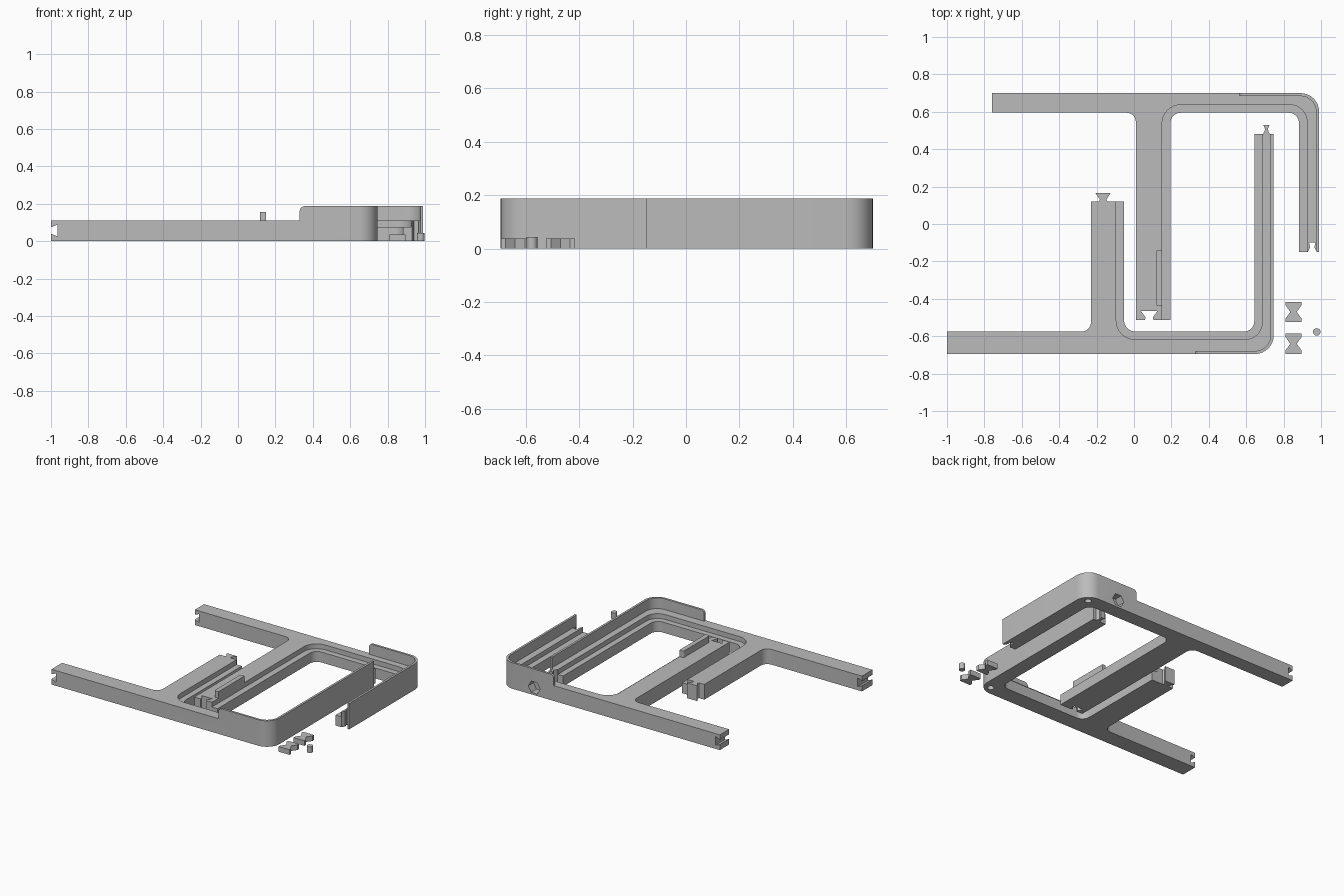
import bpy, bmesh, math
from mathutils import Vector

cube = bpy.data.objects.get("Cube")
if cube:
    bpy.data.objects.remove(cube, do_unlink=True)

grey = bpy.data.materials.new("plain_grey")
grey.use_nodes = True
grey.diffuse_color = (0.5, 0.5, 0.5, 1)
grey.node_tree.nodes["Principled BSDF"].inputs["Base Color"].default_value = (0.5, 0.5, 0.5, 1)


def rounded(points, steps=8):
    """Turn (x, y, optional radius) corners into a filleted outline."""
    out = []
    for i, p in enumerate(points):
        c = Vector(p[:2])
        if len(p) == 2:
            out.append(c)
            continue
        a = (Vector(points[i - 1][:2]) - c).normalized()
        b = (Vector(points[(i + 1) % len(points)][:2]) - c).normalized()
        r, half = p[2], a.angle(b) / 2
        centre = c + (a + b).normalized() * r / math.sin(half)
        start = c + a * r / math.tan(half) - centre
        end = c + b * r / math.tan(half) - centre
        sweep = math.atan2(start.x * end.y - start.y * end.x, start.dot(end))
        for k in range(steps + 1):
            t = sweep * k / steps
            out.append(centre + Vector((start.x * math.cos(t) - start.y * math.sin(t),
                                        start.x * math.sin(t) + start.y * math.cos(t))))
    return out


def prism(name, points, lo, hi, upright=False):
    """Extrude an outline along z, or along y when upright."""
    bm = bmesh.new()
    place = (lambda p, h: (p.x, h, p.y)) if upright else (lambda p, h: (p.x, p.y, h))
    face = bm.faces.new([bm.verts.new(place(p, lo)) for p in rounded(points)])
    top = bmesh.ops.extrude_face_region(bm, geom=[face])["geom"]
    shift = (0, hi - lo, 0) if upright else (0, 0, hi - lo)
    bmesh.ops.translate(bm, vec=shift, verts=[v for v in top if isinstance(v, bmesh.types.BMVert)])
    bmesh.ops.recalc_face_normals(bm, faces=bm.faces)
    mesh = bpy.data.meshes.new(name)
    bm.to_mesh(mesh)
    bm.free()
    mesh.materials.append(grey)
    obj = bpy.data.objects.new(name, mesh)
    bpy.context.collection.objects.link(obj)
    return obj


def disc(x, y, r, n):
    return [(x + r * math.cos(math.tau * k / n), y + r * math.sin(math.tau * k / n)) for k in range(n)]


def activate(obj):
    bpy.ops.object.select_all(action="DESELECT")
    obj.select_set(True)
    bpy.context.view_layer.objects.active = obj


def carve(obj, cutters):
    activate(obj)
    for cutter in cutters:
        mod = obj.modifiers.new("cut", "BOOLEAN")
        mod.operation, mod.solver, mod.object = "DIFFERENCE", "EXACT", cutter
        bpy.ops.object.modifier_apply(modifier=mod.name)
        bpy.data.objects.remove(cutter, do_unlink=True)


def finish(obj):
    activate(obj)
    bpy.ops.object.shade_smooth_by_angle(angle=math.radians(30))


BAR, LEDGE, RIM = 0.11, 0.075, 0.187


def end_groove(x, y):
    """Dovetail groove across the free end of a long bar."""
    pts = [(x - 0.03, 0.04), (x, 0.04), (x + 0.034, 0.026), (x + 0.034, 0.088),
           (x, 0.074), (x - 0.03, 0.074)]
    return prism("groove_cutter", pts, y - 0.1, y + 0.1, True)


def rim_corner(x, y):
    """Rounds the top corner where the rim begins."""
    pts = [(x - 0.01, 0.15), (x, 0.15), (x, RIM, 0.025), (x + 0.04, RIM),
           (x + 0.04, 0.22), (x - 0.01, 0.22)]
    return prism("corner_cutter", pts, y - 0.04, y + 0.04, True)


# Front frame: long bar, cross bar and arm ending in dovetail tongues
front = prism("front_frame", [
    (-1, -0.695), (0.747, -0.695, 0.1), (0.747, 0.48),
    (0.726, 0.48), (0.715, 0.505), (0.724, 0.53), (0.692, 0.53), (0.701, 0.505), (0.69, 0.48),
    (0.643, 0.48), (0.643, -0.575, 0.055), (-0.053, -0.575, 0.06), (-0.053, 0.12),
    (-0.142, 0.12), (-0.148, 0.13), (-0.125, 0.165), (-0.205, 0.165), (-0.182, 0.13), (-0.188, 0.12),
    (-0.23, 0.12), (-0.23, -0.575, 0.05), (-1, -0.575)], 0, RIM)
carve(front, [
    prism("rim_cutter", [(-1.1, -0.8), (0.33, -0.8), (0.33, -0.679), (0.731, -0.679, 0.085),
                         (0.731, 0.6), (-1.1, 0.6)], BAR, 0.3),
    prism("ledge_cutter", [(-0.095, 0.6), (-0.095, -0.617, 0.1), (0.685, -0.617, 0.09),
                           (0.685, 0.6)], LEDGE, 0.3),
    end_groove(-1, -0.635), rim_corner(0.33, -0.695),
    prism("pin_cutter", disc(0.685, -0.635, 0.022, 20), -0.1, 0.05)])
finish(front)

# Back frame: long bar, cross bar and arm ending in dovetail sockets
back = prism("back_frame", [
    (-0.76, 0.595), (0.01, 0.595, 0.05), (0.01, -0.512),
    (0.058, -0.512), (0.062, -0.5), (0.037, -0.465), (0.125, -0.465), (0.1, -0.5), (0.104, -0.512),
    (0.195, -0.512), (0.195, 0.595, 0.055), (0.882, 0.595, 0.055), (0.882, -0.15),
    (0.929, -0.15), (0.942, -0.125), (0.936, -0.1), (0.97, -0.1), (0.964, -0.125), (0.977, -0.15),
    (0.99, -0.15), (0.99, 0.7, 0.1), (-0.76, 0.7)], 0, RIM)
carve(back, [
    prism("rim_cutter", [(-1.1, 0.8), (0.565, 0.8), (0.565, 0.684), (0.974, 0.684, 0.085),
                         (0.974, -0.6), (-1.1, -0.6)], BAR, 0.3),
    prism("ledge_cutter", [(0.15, -0.6), (0.15, 0.637, 0.1), (0.925, 0.637, 0.09),
                           (0.925, -0.6)], LEDGE, 0.3),
    end_groove(-0.76, 0.65), rim_corner(0.565, 0.7),
    prism("pin_cutter", disc(0.925, 0.637, 0.022, 20), -0.1, 0.05),
    prism("nut_cutter", disc(0.72, 0.055, 0.047, 6), 0.64, 0.8, True)])
finish(back)

# Raised guide rib on the back cross bar
finish(prism("guide_rib", [(0.117, -0.438, 0.012), (0.15, -0.438), (0.15, -0.14),
                           (0.117, -0.14, 0.012)], BAR - 0.01, 0.157))

# Loose bow tie keys and pin
for name, y in (("front_key", -0.64), ("rear_key", -0.47)):
    half = [(0.043, -0.054), (0.043, -0.036), (0.017, 0), (0.043, 0.036), (0.043, 0.054)]
    prism(name, [(0.853 + px, y + py) for px, py in half] +
          [(0.853 - px, y + py) for px, py in reversed(half)], 0, 0.037)
finish(prism("loose_pin", disc(0.977, -0.577, 0.02, 20), 0, 0.044))
